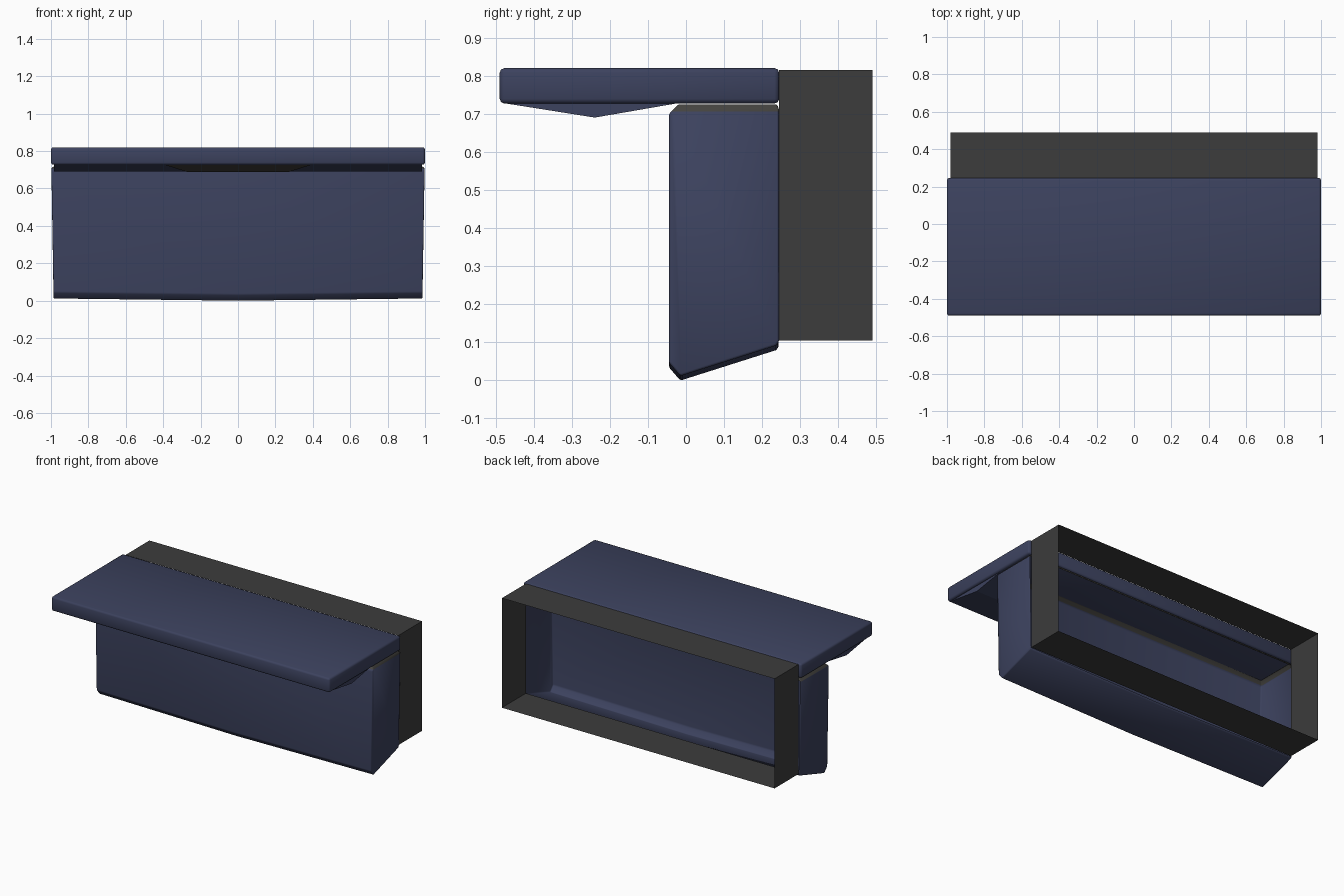
import bpy, bmesh

if "Cube" in bpy.data.objects:
    bpy.data.objects.remove(bpy.data.objects["Cube"])


def material(name, rgb):
    m = bpy.data.materials.new(name)
    m.diffuse_color = (*rgb, 1)
    m.use_nodes = True
    m.node_tree.nodes["Principled BSDF"].inputs["Base Color"].default_value = m.diffuse_color
    return m


NAVY = material("navy blue", (0.045, 0.054, 0.112))
DARK = material("dark grey", (0.045, 0.045, 0.045))
WARM = material("warm grey", (0.058, 0.056, 0.050))


def loft(profile, xs):
    """Prism of a (y, z) profile with a section at every x."""
    bm = bmesh.new()
    rings = [[bm.verts.new((x, y, z)) for y, z in profile] for x in xs]
    n = len(profile)
    for a, b in zip(rings, rings[1:]):
        for i in range(n):
            j = (i + 1) % n
            bm.faces.new((a[i], a[j], b[j], b[i]))
    bm.faces.new(rings[0])
    bm.faces.new(rings[-1])
    bmesh.ops.recalc_face_normals(bm, faces=bm.faces)
    return bm


def bevel_sharp(bm, offset, angle=0.6):
    edges = [e for e in bm.edges if e.calc_face_angle(0) > angle]
    bmesh.ops.bevel(bm, geom=edges, offset=offset, segments=2, profile=0.5,
                    affect='EDGES', clamp_overlap=True)


def finish(bm, name, mats, smooth):
    mesh = bpy.data.meshes.new(name)
    bm.normal_update()
    bm.to_mesh(mesh)
    bm.free()
    for m in mats:
        mesh.materials.append(m)
    for p in mesh.polygons:
        p.use_smooth = smooth
    ob = bpy.data.objects.new(name, mesh)
    bpy.context.collection.objects.link(ob)
    return ob


# Lid: flat slab with rounded edges
bm = loft([(-.49, .727), (.245, .727), (.245, .82), (-.49, .82)], (-1, 1))
bevel_sharp(bm, .012)
finish(bm, "lid", [NAVY], True)

# Shallow wedge under the lid
bm = loft([(-.48, .728), (-.24, .69), (-.02, .728)], (-.985, .985))
finish(bm, "lid_underside", [NAVY], False)

# Grip panel on the front slope of the wedge
bm = bmesh.new()
bm.faces.new([bm.verts.new(c) for c in (
    (-.39, -.478, .7255), (-.27, -.242, .688), (.27, -.242, .688), (.39, -.478, .7255))])
bmesh.ops.recalc_face_normals(bm, faces=bm.faces)
if bm.faces[:][0].normal.z > 0:
    bmesh.ops.reverse_faces(bm, faces=bm.faces[:])
finish(bm, "grip_panel", [WARM], False)

# Hollow bin: open at back and top, sloped floor, chamfered grey rim
bm = loft([(-.045, .035), (-.015, 0), (.237, .08), (.245, .09), (.245, .71),
           (.24, .725), (-.02, .725), (-.045, .70)], (-.998, 0, .998))
bevel_sharp(bm, .006)
bm.normal_update()
open_faces = [f for f in bm.faces if f.normal.y > .95 or f.normal.z > .95]
bmesh.ops.delete(bm, geom=open_faces, context='FACES')
bmesh.ops.bisect_plane(bm, geom=bm.verts[:] + bm.edges[:] + bm.faces[:],
                       plane_co=(0, 0, .706), plane_no=(0, 0, 1))
for f in bm.faces:
    f.material_index = int(f.calc_center_median().z > .706)
for v in bm.verts:
    x, y, z = v.co
    if z > .712:
        v.co.x *= .985
    else:
        v.co.x *= 1 - .012 * (1 - z / .72)
    if z < .1:
        v.co.z += .012 * abs(x)
low = min(v.co.z for v in bm.verts)
for v in bm.verts:
    if v.co.z < .1:
        v.co.z -= low
finish(bm, "bin", [NAVY, WARM], True)

# Rear sleeve: thin rectangular duct open at both ends
bm = loft([(.245, .103), (.49, .103), (.49, .815), (.245, .815)], (-.98, .98))
bm.normal_update()
ends = [f for f in bm.faces if abs(f.normal.y) > .9]
bmesh.ops.delete(bm, geom=ends, context='FACES')
finish(bm, "rear_sleeve", [DARK], False)
